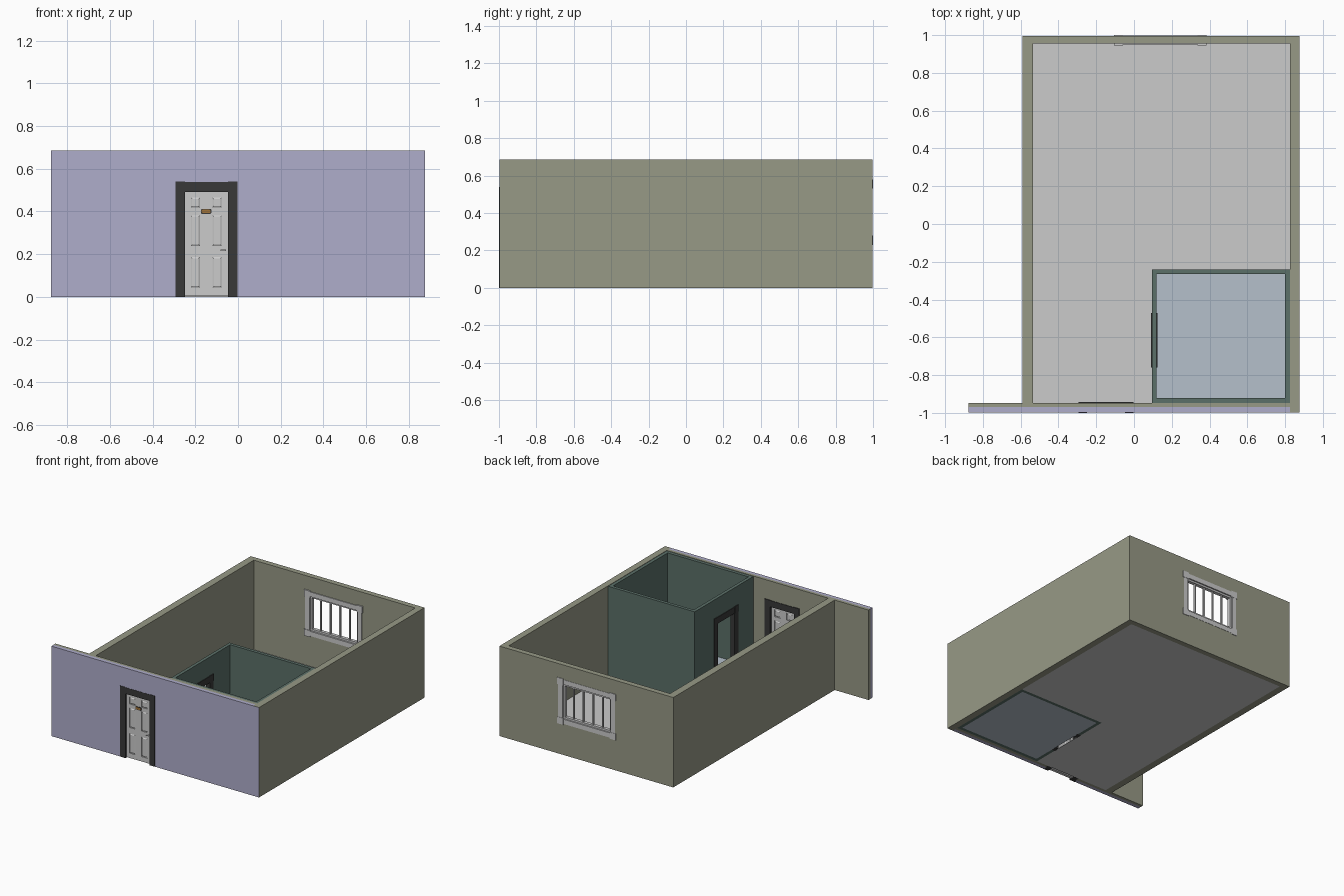
import bpy, bmesh, math
from mathutils import Vector, Matrix

if "Cube" in bpy.data.objects:
    bpy.data.objects.remove(bpy.data.objects["Cube"])


def mat(name, r, g, b):
    m = bpy.data.materials.new(name)
    m.diffuse_color = (r, g, b, 1)
    m.use_nodes = True
    m.node_tree.nodes["Principled BSDF"].inputs["Base Color"].default_value = m.diffuse_color
    return m


OLIVE = mat("olive_paint", .31, .32, .24)
LILAC = mat("lilac_paint", .43, .42, .60)
TEAL = mat("teal_paint", .105, .16, .14)
BLUE = mat("pale_blue_tile", .46, .53, .60)
DARK = mat("dark_trim", .04, .04, .04)
BRASS = mat("brass", .35, .17, .04)
H = 0.685


def finish(name, bm, m=None):
    bmesh.ops.recalc_face_normals(bm, faces=bm.faces)
    me = bpy.data.meshes.new(name)
    bm.to_mesh(me)
    bm.free()
    ob = bpy.data.objects.new(name, me)
    bpy.context.collection.objects.link(ob)
    if m:
        me.materials.append(m)
    return ob


def boxes(name, items, m=None):
    """One object from boxes given as (x0, x1, y0, y1, z0, z1)."""
    bm = bmesh.new()
    for x0, x1, y0, y1, z0, z1 in items:
        mx = Matrix.Translation(((x0 + x1) / 2, (y0 + y1) / 2, (z0 + z1) / 2))
        bmesh.ops.create_cube(bm, size=1, matrix=mx @ Matrix.Diagonal((x1 - x0, y1 - y0, z1 - z0, 1)))
    return finish(name, bm, m)


def prism(name, pts, z0, z1, m=None):
    bm = bmesh.new()
    f = bm.faces.new([bm.verts.new((x, y, z0)) for x, y in pts])
    r = bmesh.ops.extrude_face_region(bm, geom=[f])
    bmesh.ops.translate(bm, vec=(0, 0, z1 - z0), verts=[v for v in r["geom"] if isinstance(v, bmesh.types.BMVert)])
    return finish(name, bm, m)


def cut(ob, *items):
    for it in items:
        c = boxes("cutter", [it])
        c.hide_render = True
        md = ob.modifiers.new("cut", "BOOLEAN")
        md.operation, md.solver, md.object = "DIFFERENCE", "EXACT", c
        bpy.context.view_layer.objects.active = ob
        bpy.ops.object.modifier_apply(modifier=md.name)
        bpy.data.objects.remove(c)


# Outer walls: plan outline, hollowed, with doorway and window openings
F, B = -0.997, 0.996
door_hole = (-.285, -.01, -1.1, -.9, -.1, .53)
walls = prism("outer_walls", [(-.875, -.97), (.825, -.97), (.825, F), (.875, F), (.875, B),
                              (-.59, B), (-.59, -.947), (-.875, -.947)], 0, H, OLIVE)
cut(walls, (-.535, .825, -.947, .955, -.1, 1), door_hole, (-.095, .375, .9, 1.1, .24, .57))
walls.data.materials.append(LILAC)
for p in walls.data.polygons:
    if p.normal.y < -.9 and p.center.y < -.99:
        p.material_index = 1

# Lilac outer skin of the front wall
facade = boxes("front_facade", [(-.875, .825, F, -.97, 0, H)], LILAC)
cut(facade, door_hole)

# Small inner room with a doorway in its left wall
bath = boxes("inner_room_walls", [(.095, .825, -.947, -.24, 0, H - .003)], TEAL)
cut(bath, (.12, .80, -.922, -.265, -.1, 1), (0, .121, -.755, -.475, -.1, .53))

# Floors
prism("main_floor", [(-.535, -.947), (.095, -.947), (.095, -.24), (.825, -.24),
                     (.825, .955), (-.535, .955)], 0, .004)
boxes("inner_room_floor", [(.12, .80, -.922, -.265, 0, .004)], BLUE)


# Door frames: jambs, head and slightly proud corner blocks
def door_frame(name, y0, y1):
    e = .0012
    a, b, w = -.145, .145, .045
    return boxes(name, [(a, a + w, y0 + e, y1 - e, 0, .49), (b - w, b, y0 + e, y1 - e, 0, .49),
                        (a + w, b - w, y0 + e, y1 - e, .49, .538),
                        (a, a + w, y0, y1, .49, .54), (b - w, b, y0, y1, .49, .54)], DARK)


front_frame = door_frame("front_door_frame", -1.0, -.942)
front_frame.location.x = -.148
inner_frame = door_frame("inner_door_frame", -.018, .018)
inner_frame.rotation_euler.z = math.pi / 2
inner_frame.location = (.1075, -.615, 0)

# Six-panel door leaf: recesses on both faces with raised bevelled fields
L0, L1 = -.985, -.962
leaf = boxes("front_door_leaf", [(-.248, -.048, L0, L1, .003, .49)])
fields = bmesh.new()
for cx in (-.20, -.098):
    for z0, z1 in ((.415, .468), (.235, .385), (.04, .19)):
        x0, x1 = cx - .025, cx + .025
        cut(leaf, (x0, x1, L0 - .01, L0 + .005, z0, z1), (x0, x1, L1 - .005, L1 + .01, z0, z1))
        for base, top in ((L0 + .005, L0 + .001), (L1 - .005, L1 - .001)):
            rings = []
            for g, y in ((.004, base), (.010, top)):
                rings.append([fields.verts.new((x, y, z)) for x, z in
                              ((x0 + g, z0 + g), (x1 - g, z0 + g), (x1 - g, z1 - g), (x0 + g, z1 - g))])
            for r in rings:
                fields.faces.new(r)
            for i in range(4):
                j = (i + 1) % 4
                fields.faces.new((rings[0][i], rings[0][j], rings[1][j], rings[1][i]))
finish("front_door_panels", fields)

# Blank brass plaque with clipped corners, on a dark backing
for name, w, h, y0, m in (("plaque_backing", .025, .012, L0 - .003, DARK),
                          ("plaque", .021, .008, L0 - .005, BRASS)):
    c = .005
    pts = [(-w, -h + c), (-w + c, -h), (w - c, -h), (w, -h + c), (w, h - c), (w - c, h), (-w + c, h), (-w, h - c)]
    ob = prism(name, pts, 0, L0 - y0, m)
    ob.rotation_euler.x = math.pi / 2
    ob.location = (-.149, L0, .40)

# Lever handles on both faces
bm = bmesh.new()
for y, s in ((L0, -1), (L1, 1)):
    for r, d in ((.006, .003), (.0025, .010)):
        bmesh.ops.create_cone(bm, cap_ends=True, segments=16, radius1=r, radius2=r, depth=d,
                              matrix=Matrix.Translation((-.060, y + s * d / 2, .218)) @ Matrix.Rotation(math.pi / 2, 4, "X"))
    bmesh.ops.create_cube(bm, size=1, matrix=Matrix.Translation((-.070, y + s * .010, .218))
                          @ Matrix.Diagonal((.026, .003, .005, 1)))
finish("door_handles", bm)

# Window: corner blocks, casing, inner sash and four vertical bars
wx0, wx1, wz0, wz1, k = -.107, .385, .23, .58, .05
parts = []
for x in (wx0, wx1 - k):
    parts += [(x, x + k, .945, 1.0, z, z + k) for z in (wz0, wz1 - k)]
    parts.append((x + .007, x + k - .007, .949, .998, wz0 + k, wz1 - k))
for z in (wz0, wz1 - k):
    parts.append((wx0 + k, wx1 - k, .949, .998, z + .007, z + k - .007))
boxes("window_casing", parts)
s0, s1, t0, t1, d = wx0 + k - .007, wx1 - k + .007, wz0 + k - .007, wz1 - k + .007, .014
sash = [(s0, s0 + d, .962, .988, t0, t1), (s1 - d, s1, .962, .988, t0, t1),
        (s0 + d, s1 - d, .962, .988, t0, t0 + d), (s0 + d, s1 - d, .962, .988, t1 - d, t1)]
boxes("window_sash", sash)
step = (s1 - s0) / 5
boxes("window_bars", [(s0 + step * i - .005, s0 + step * i + .005, .968, .982, t0 + d, t1 - d) for i in range(1, 5)])
